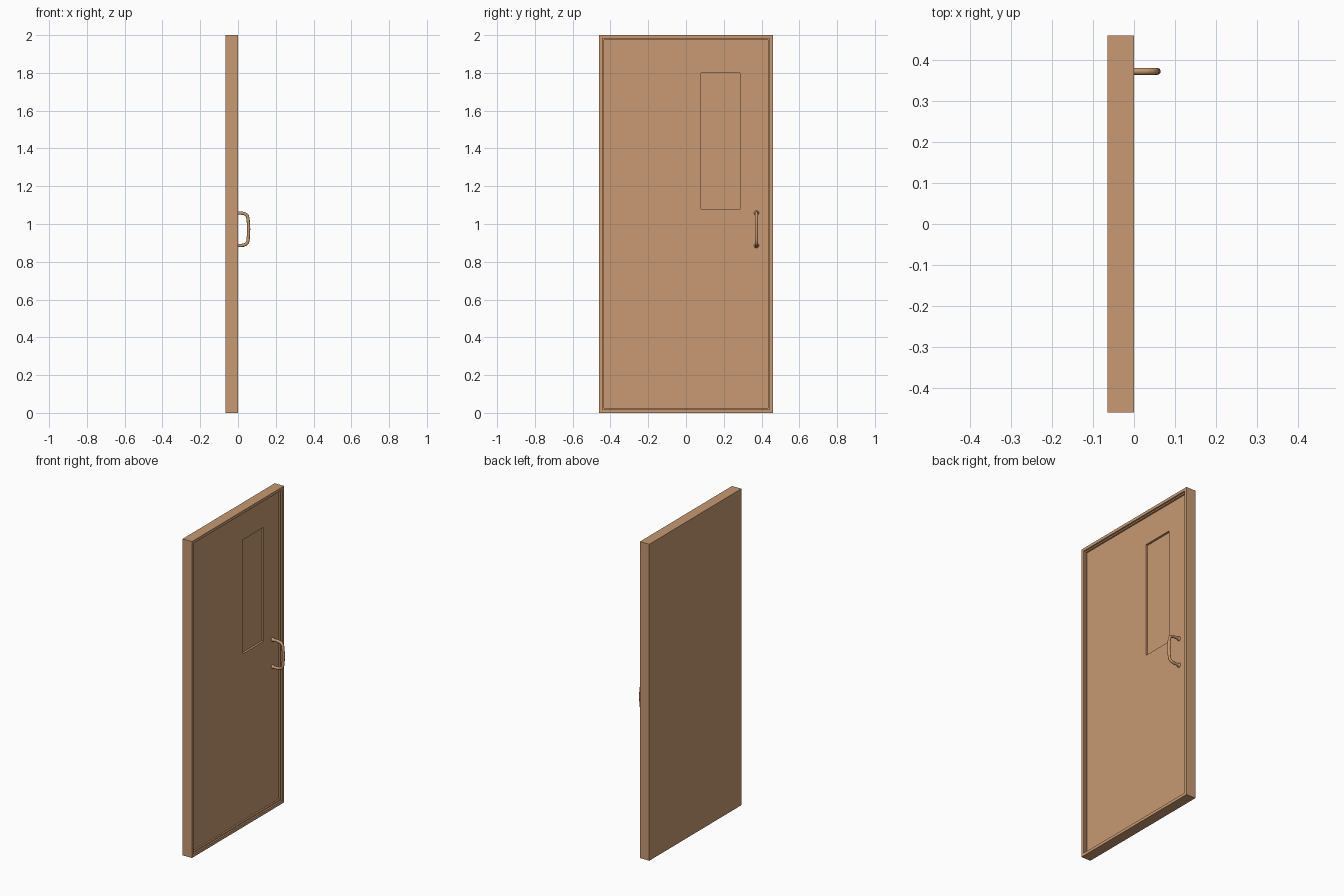
import bpy, bmesh, math
from mathutils import Vector

if "Cube" in bpy.data.objects:
    bpy.data.objects.remove(bpy.data.objects["Cube"])

brown = bpy.data.materials.new("brown")
brown.diffuse_color = (0.58, 0.32, 0.17, 1)
brown.use_nodes = True
brown.node_tree.nodes["Principled BSDF"].inputs["Base Color"].default_value = brown.diffuse_color


def box(name, lo, hi):
    bm = bmesh.new()
    bmesh.ops.create_cube(bm, size=1)
    for v in bm.verts:
        v.co = [lo[i] + (v.co[i] + 0.5) * (hi[i] - lo[i]) for i in range(3)]
    return bm_object(name, bm)


def bm_object(name, bm):
    me = bpy.data.meshes.new(name)
    bm.normal_update()
    bm.to_mesh(me)
    bm.free()
    ob = bpy.data.objects.new(name, me)
    bpy.context.collection.objects.link(ob)
    me.materials.append(brown)
    return ob


# Door in its frame: slab with a two-step recess on the +x side
door = box("door_and_frame", (-0.065, -0.46, 0), (0, 0.46, 2))
bm = bmesh.new()
bm.from_mesh(door.data)
bm.faces.ensure_lookup_table()
front = max(bm.faces, key=lambda f: f.calc_center_median().x)
for border, depth in ((0.018, 0.01), (0.008, 0.01)):
    bmesh.ops.inset_region(bm, faces=[front], thickness=border, use_even_offset=True)
    bmesh.ops.inset_region(bm, faces=[front], thickness=0, depth=0)
    bmesh.ops.translate(bm, verts=front.verts, vec=(-depth, 0, 0))
bm.normal_update()
bm.to_mesh(door.data)
bm.free()

# Window recess
cutter = box("window_cutter", (-0.033, 0.08, 1.08), (0.1, 0.285, 1.8))
cutter.hide_render = True
cutter.hide_set(True)
cut = door.modifiers.new("window", "BOOLEAN")
cut.operation = "DIFFERENCE"
cut.solver = "EXACT"
cut.object = cutter
bpy.context.view_layer.objects.active = door
door.select_set(True)
bpy.ops.object.modifier_apply(modifier=cut.name)
bpy.data.objects.remove(cutter)

# Pull handle: round tube swept along a rounded path
HY, HZ, R = 0.373, 0.972, 0.0085
half = [(-0.02, 0.086), (0.015, 0.086), (0.030, 0.084), (0.042, 0.079),
        (0.050, 0.070), (0.053, 0.058), (0.0555, 0.03)]
path = [(x, -z) for x, z in half] + [(0.0565, 0)] + [(x, z) for x, z in reversed(half)]
bm = bmesh.new()
rings = []
for i, (x, z) in enumerate(path):
    a, b = path[max(i - 1, 0)], path[min(i + 1, len(path) - 1)]
    t = Vector((b[0] - a[0], 0, b[1] - a[1])).normalized()
    n, side = Vector((-t.z, 0, t.x)), Vector((0, 1, 0))
    c = Vector((x, HY, HZ + z))
    rings.append([bm.verts.new(c + R * (math.cos(k * math.tau / 16) * n + math.sin(k * math.tau / 16) * side))
                  for k in range(16)])
for r0, r1 in zip(rings, rings[1:]):
    for k in range(16):
        j = (k + 1) % 16
        bm.faces.new((r0[k], r0[j], r1[j], r1[k]))
bm.faces.new(rings[0])
bm.faces.new(rings[-1])
bmesh.ops.recalc_face_normals(bm, faces=bm.faces[:])
parts = [bm_object("pull_handle", bm)]

# Flared feet where the handle meets the door
for name, s in (("handle_foot_lower", -1), ("handle_foot_upper", 1)):
    bpy.ops.mesh.primitive_cone_add(vertices=16, radius1=0.013, radius2=R, depth=0.012,
                                    location=(-0.014, HY, HZ + s * 0.086),
                                    rotation=(0, math.pi / 2, 0))
    foot = bpy.context.object
    foot.name = name
    foot.data.materials.append(brown)
    parts.append(foot)

# Smooth shading on the round parts
bpy.ops.object.select_all(action="DESELECT")
for p in parts:
    p.select_set(True)
bpy.context.view_layer.objects.active = parts[0]
bpy.ops.object.shade_smooth_by_angle(angle=math.radians(35))
